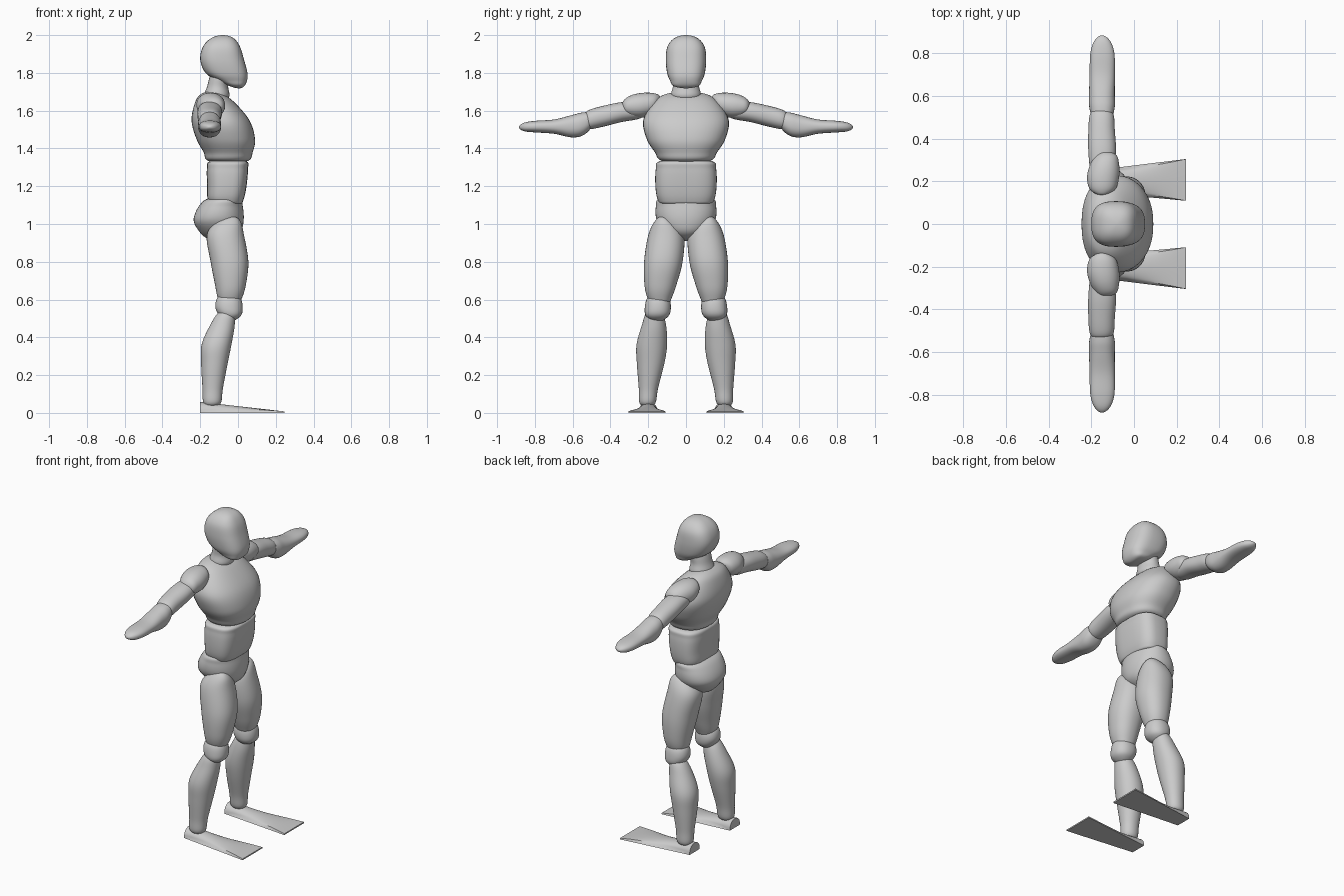
import bpy, bmesh
from math import sin, cos, pi, copysign

SEG, SUB = 40, 6


def finish(name, bm, mirrored, smooth=True):
    bmesh.ops.remove_doubles(bm, verts=bm.verts, dist=1e-5)
    bmesh.ops.recalc_face_normals(bm, faces=bm.faces)
    me = bpy.data.meshes.new(name)
    bm.to_mesh(me)
    bm.free()
    ob = bpy.data.objects.new(name, me)
    bpy.context.collection.objects.link(ob)
    for p in me.polygons:
        p.use_smooth = smooth
    if mirrored:
        m = ob.modifiers.new("mirror", "MIRROR")
        m.use_axis = (False, True, False)
        m.use_mirror_merge = False
    return ob


def catmull(a, b, c, d, u):
    return [0.5 * (2 * q + (r - p) * u + (2 * p - 5 * q + 4 * r - s) * u * u
                   + (3 * q - p - 3 * r + s) * u ** 3) for p, q, r, s in zip(a, b, c, d)]


def loft(name, axis, rows, n=2.2, mirrored=False):
    """Smooth body through rows (t, x0, x1, b0, b1); first and last rows are tips.
    axis 'z': b is y.  axis 'y': b is z."""
    # phantom rows mirrored through the tips give rounded ends
    flip = lambda r: (r[0], r[2], r[1], r[4], r[3])
    p = [flip(rows[1])] + list(rows) + [flip(rows[-2])]
    path = []
    for i in range(1, len(p) - 2):
        path += [catmull(*p[i - 1:i + 3], k / SUB) for k in range(SUB)]
    path.append(rows[-1])
    bm = bmesh.new()
    rings = []
    for t, x0, x1, b0, b1 in path:
        ring = []
        for k in range(SEG):
            a = 2 * pi * k / SEG
            c, s = (copysign(abs(v) ** (2 / n), v) for v in (cos(a), sin(a)))
            x = (x0 + x1) / 2 + (x1 - x0) / 2 * c
            b = (b0 + b1) / 2 + (b1 - b0) / 2 * s
            ring.append(bm.verts.new((x, b, t) if axis == 'z' else (x, t, b)))
        rings.append(ring)
    for r, q in zip(rings, rings[1:]):
        for k in range(SEG):
            j = (k + 1) % SEG
            bm.faces.new((r[k], r[j], q[j], q[k]))
    return finish(name, bm, mirrored)


def central(name, rows, n):
    return loft(name, 'z', [(z, a, b, -w, w) for z, a, b, w in rows], n)


# Head and torso: z, back, front, half width
central("head", [(2.0, -.08, -.08, 0), (1.985, -.14, -.025, .06), (1.94, -.185, .01, .098),
                 (1.87, -.2, .032, .107), (1.80, -.172, .05, .1), (1.76, -.11, .048, .085),
                 (1.73, -.045, .033, .065), (1.718, .005, .005, 0)], 2.7)
central("neck", [(1.84, -.09, -.09, 0), (1.8, -.14, -.04, .065), (1.73, -.163, -.052, .069),
                 (1.67, -.175, -.048, .075), (1.63, -.11, -.11, 0)], 2.1)
central("chest", [(1.70, -.15, -.15, 0), (1.69, -.192, -.09, .1), (1.65, -.225, -.025, .165),
                  (1.55, -.246, .06, .226), (1.45, -.22, .09, .208), (1.38, -.182, .078, .165),
                  (1.335, -.16, .055, .13), (1.32, -.05, -.05, 0)], 2.3)
central("abdomen", [(1.34, -.05, -.05, 0), (1.332, -.15, .045, .14), (1.29, -.165, .053, .16),
                    (1.2, -.163, .045, .162), (1.13, -.16, .03, .15),
                    (1.105, -.13, .01, .12), (1.10, -.06, -.06, 0)], 3.0)
central("pelvis", [(1.15, -.06, -.06, 0), (1.135, -.16, .01, .14), (1.09, -.21, .026, .16),
                   (1.02, -.235, .03, .155), (.96, -.205, .015, .11),
                   (.925, -.165, -.03, .05), (.91, -.1, -.1, 0)], 2.2)

# Legs: z, back, front, inner, outer
loft("thigh", 'z', [(1.04, -.03, -.03, .125, .125), (1.015, -.11, .012, .07, .165),
                    (.94, -.165, .032, .012, .2), (.8, -.145, .055, .018, .222),
                    (.68, -.122, .042, .05, .22), (.61, -.108, .022, .075, .205),
                    (.575, -.09, .0, .095, .18), (.565, -.05, -.05, .14, .14)], 2.2, True)
loft("knee", 'z', [(.635, -.05, -.05, .145, .145), (.615, -.105, .008, .095, .2),
                   (.56, -.12, .025, .08, .218), (.51, -.095, .012, .095, .21),
                   (.48, -.05, -.05, .155, .155)], 2.2, True)
loft("shin", 'z', [(.55, -.055, -.055, .165, .165), (.53, -.105, -.018, .125, .21),
                   (.46, -.15, -.018, .105, .235), (.36, -.193, -.035, .1, .262),
                   (.26, -.195, -.055, .115, .26), (.13, -.188, -.08, .148, .25),
                   (.05, -.182, -.092, .163, .245), (.035, -.14, -.14, .205, .205)], 2.1, True)

# Arms: y, back, front, bottom, top
loft("shoulder", 'y', [(.135, -.15, -.15, 1.665, 1.665), (.16, -.205, -.09, 1.595, 1.69),
                       (.22, -.22, -.07, 1.565, 1.695), (.28, -.205, -.07, 1.565, 1.685),
                       (.325, -.175, -.085, 1.585, 1.66), (.343, -.14, -.14, 1.62, 1.62)], 2.1, True)
loft("upper_arm", 'y', [(.21, -.15, -.15, 1.6, 1.6), (.24, -.2, -.1, 1.56, 1.645),
                        (.34, -.214, -.085, 1.54, 1.645), (.44, -.214, -.09, 1.515, 1.625),
                        (.51, -.208, -.095, 1.502, 1.605), (.535, -.19, -.115, 1.515, 1.585),
                        (.547, -.15, -.15, 1.55, 1.55)], 2.2, True)
loft("forearm_hand", 'y', [(.49, -.15, -.15, 1.55, 1.55), (.505, -.195, -.105, 1.505, 1.588),
                           (.55, -.21, -.09, 1.467, 1.59), (.61, -.211, -.09, 1.459, 1.575),
                           (.7, -.208, -.09, 1.478, 1.553), (.8, -.205, -.092, 1.485, 1.546),
                           (.86, -.185, -.113, 1.492, 1.535), (.885, -.15, -.15, 1.513, 1.513)],
     2.3, True)

# Flat flipper-like foot: arched heel blending straight into a wide thin toe
bm = bmesh.new()
rings = []
N = 16
for i in range(9):
    f = i / 8
    x, half, h = -.2 + .445 * f, .05 + .048 * f, .058 * (1 - f) + .008 * f
    c = .2 + .007 * f
    top = []
    for k in range(N + 1):
        a = pi * k / N
        arch = (c - (.05 * cos(a) * (1 - f) + half * f * (1 - 2 * k / N)),
                h * ((1 - f) * sin(a) ** .8 + f))
        top.append(bm.verts.new((x, *arch)))
    base = [bm.verts.new((x, c + half, 0)), bm.verts.new((x, c - half, 0))]
    rings.append(top + base)
for r, q in zip(rings, rings[1:]):
    for k in range(len(r)):
        j = (k + 1) % len(r)
        bm.faces.new((r[k], r[j], q[j], q[k]))
bm.faces.new(rings[0])
bm.faces.new(rings[-1])
foot = finish("foot", bm, True)
bpy.context.view_layer.objects.active = foot
foot.select_set(True)
bpy.ops.object.shade_smooth_by_angle(angle=0.6)
